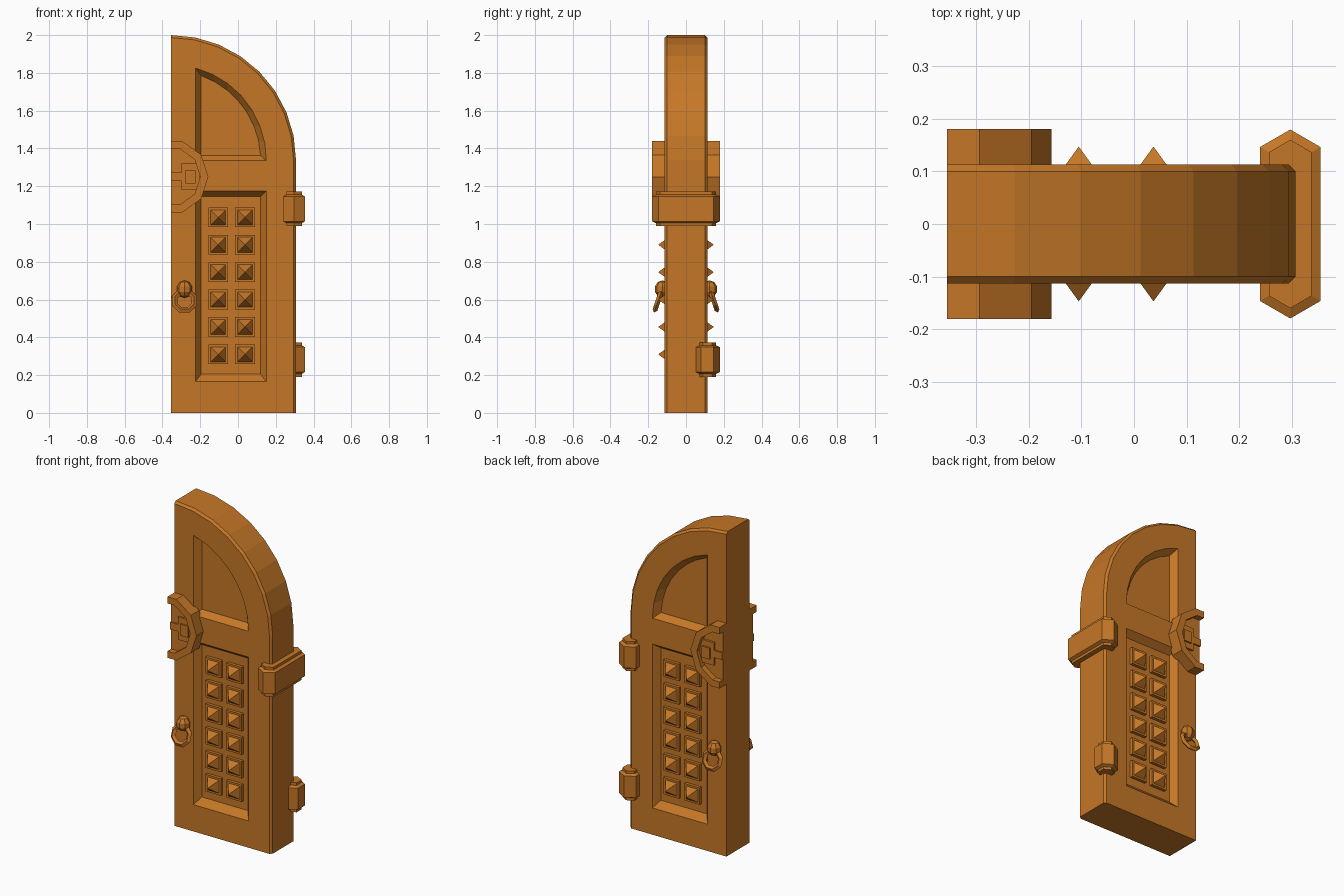
import bpy, bmesh, math
from mathutils import Vector, Matrix
from mathutils.geometry import tessellate_polygon

if "Cube" in bpy.data.objects:
    bpy.data.objects.remove(bpy.data.objects["Cube"])

wood = bpy.data.materials.new("warm brown")
wood.diffuse_color = (0.56, 0.185, 0.02, 1)
wood.use_nodes = True
wood.node_tree.nodes["Principled BSDF"].inputs["Base Color"].default_value = wood.diffuse_color

X0, ZC = -0.355, 1.338          # centre of the arch, on the straight edge
FACE, FLOOR = 0.113, 0.073      # half thickness at the face and in the panels


def finish(name, bm):
    bmesh.ops.remove_doubles(bm, verts=bm.verts, dist=1e-5)
    bmesh.ops.recalc_face_normals(bm, faces=bm.faces)
    me = bpy.data.meshes.new(name)
    bm.to_mesh(me)
    bm.free()
    me.materials.append(wood)
    ob = bpy.data.objects.new(name, me)
    bpy.context.collection.objects.link(ob)
    return ob


def bridge(bm, a, b):
    n = len(a)
    for i in range(n):
        j = (i + 1) % n
        bm.faces.new((a[i], a[j], b[j], b[i]))


def loft(bm, loops, first=True, last=True):
    """Join loops of 3D points in order, with end caps."""
    rows = [[bm.verts.new(p) for p in l] for l in loops]
    for a, b in zip(rows, rows[1:]):
        bridge(bm, a, b)
    if first:
        bm.faces.new(rows[0])
    if last:
        bm.faces.new(rows[-1])
    return rows


def at_y(pts, y):
    return [(x, y, z) for x, z in pts]


def rect(x1, x2, z1, z2):
    return [(x1, z1), (x2, z1), (x2, z2), (x1, z2)]


def arc(r, a1, a2, n):
    return [(X0 + r * math.cos(a1 + (a2 - a1) * i / n),
             ZC + r * math.sin(a1 + (a2 - a1) * i / n)) for i in range(n + 1)]


def outline(r):
    return [(X0, 0), (X0 + r, 0)] + arc(r, 0, math.pi / 2, 8)


def arch_panel(r, x, z):
    a1, a2 = math.asin((z - ZC) / r), math.acos((x - X0) / r)
    return [(x, z)] + arc(r, a1, a2, 7)


# Door leaf with chamfered arch and two sunken panels on each face
bm = bmesh.new()
panels = [(arch_panel(0.505, -0.225, 1.335), arch_panel(0.475, -0.195, 1.363)),
          (rect(-0.225, 0.15, 0.165, 1.175), rect(-0.195, 0.12, 0.205, 1.145))]
loft(bm, [at_y(outline(0.662), -0.1), at_y(outline(0.662), 0.1)], False, False)
for s in (-1, 1):
    loft(bm, [at_y(outline(0.662), s * 0.1), at_y(outline(0.649), s * FACE)], False, False)
    polys = [at_y(outline(0.649), s * FACE)] + [at_y(o, s * FACE) for o, i in panels]
    flat = [bm.verts.new(p) for l in polys for p in l]
    for t in tessellate_polygon([[Vector((x, z, 0)) for x, y, z in l] for l in polys]):
        bm.faces.new([flat[i] for i in t])
    for o, i in panels:
        loft(bm, [at_y(o, s * FACE), at_y(i, s * FLOOR)], False, True)
bmesh.ops.remove_doubles(bm, verts=bm.verts, dist=1e-5)
bmesh.ops.dissolve_degenerate(bm, edges=bm.edges, dist=1e-6)
finish("door_leaf", bm)

for s, side in ((-1, "front"), (1, "back")):
    # Pyramid studs on square plates
    bm = bmesh.new()
    for cx in (-0.105, 0.037):
        for k in range(6):
            cz = 0.31 + 0.145 * k
            sq = lambda h: rect(cx - h, cx + h, cz - h, cz + h)
            loft(bm, [at_y(sq(0.052), s * 0.068), at_y(sq(0.052), s * 0.092)])
            rows = loft(bm, [at_y(sq(0.04), s * 0.092)], True, False)
            tip = bm.verts.new((cx, s * 0.147, cz))
            for i in range(4):
                bm.faces.new((rows[0][i], rows[0][(i + 1) % 4], tip))
    finish(side + "_studs", bm)

    # Half of a ten-sided lock: ring, sunken disc, plate and bolt
    bm = bmesh.new()

    def half(r):
        return [(X0 + r * math.cos(math.radians(a)), 1.25 + r * math.sin(math.radians(a)))
                for a in (-90, -72, -36, 0, 36, 72, 90)]

    def lock_loop(r):
        p = half(r)
        p[0], p[-1] = (X0, p[1][1]), (X0, p[-2][1])
        return p
    loft(bm, [at_y(lock_loop(0.198), s * 0.1), at_y(lock_loop(0.198), s * 0.181)], False, False)
    rows = loft(bm, [at_y(lock_loop(0.198), s * 0.181), at_y(lock_loop(0.155), s * 0.181),
                     at_y(lock_loop(0.155), s * 0.145)], False, True)
    # open the ring on the straight edge, where the two halves meet
    bmesh.ops.delete(bm, geom=[f for f in bm.faces if len(f.verts) == 4 and
                               all(abs(v.co.x - X0) < 1e-5 for v in f.verts)], context='FACES')
    o, i = lock_loop(0.198), lock_loop(0.155)
    for e in (0, -1):
        q = [(X0, s * 0.1, o[e][1]), (X0, s * 0.181, o[e][1]),
             (X0, s * 0.181, i[e][1]), (X0, s * 0.1, i[e][1])]
        bm.faces.new([bm.verts.new(p) for p in q])
    q = [(X0, s * 0.1, i[0][1]), (X0, s * 0.145, i[0][1]),
         (X0, s * 0.145, i[-1][1]), (X0, s * 0.1, i[-1][1])]
    bm.faces.new([bm.verts.new(p) for p in q])
    finish(side + "_lock_ring", bm)

    bm = bmesh.new()
    for r, y in ((rect(-0.3, -0.205, 1.18, 1.32), 0.158),
                 (rect(-0.278, -0.225, 1.215, 1.285), 0.168),
                 (rect(X0, -0.29, 1.228, 1.272), 0.155)):
        loft(bm, [at_y(r, s * 0.14), at_y(r, s * y)])
    finish(side + "_lock_plate", bm)

    # Handle knob
    bm = bmesh.new()
    bmesh.ops.create_uvsphere(bm, u_segments=8, v_segments=5, radius=0.042,
                              matrix=Matrix.Translation((-0.283, s * 0.125, 0.655))
                              @ Matrix.Diagonal((1, 1, 1.1, 1)))
    finish(side + "_handle_knob", bm)

    # Hanging ring, tilted outward at the bottom
    bm = bmesh.new()
    tilt = Matrix.Translation((-0.283, s * 0.148, 0.593)) @ Matrix.Rotation(s * 0.33, 4, 'X')
    rings = []
    for k in range(8):
        a = 2 * math.pi * (k + 0.5) / 8
        rings.append([bm.verts.new(tilt @ Vector(((0.055 + u) * math.cos(a), v,
                                                  (0.055 + u) * math.sin(a))))
                      for u, v in ((0.016, 0), (0, 0.013), (-0.016, 0), (0, -0.013))])
    for k in range(8):
        bridge(bm, rings[k], rings[(k + 1) % 8])
    finish(side + "_handle_ring", bm)


# Hinges: hexagonal prisms with smaller end caps
def hinge(name, y1, y2, z):
    def hexagon(r, h):
        return [(0.297 + r * math.sin(math.radians(a)),
                 (y1 if math.cos(math.radians(a)) < 0 else y2) + r * math.cos(math.radians(a)),
                 z + h) for a in range(0, 360, 60)]
    bm = bmesh.new()
    loft(bm, [hexagon(0.047, -0.091), hexagon(0.047, -0.075), hexagon(0.0665, -0.066),
              hexagon(0.0665, 0.066), hexagon(0.047, 0.075), hexagon(0.047, 0.091)])
    finish(name, bm)


hinge("upper_hinge", -0.113, 0.113, 1.08)
hinge("lower_hinge", 0.113, 0.113, 0.282)
